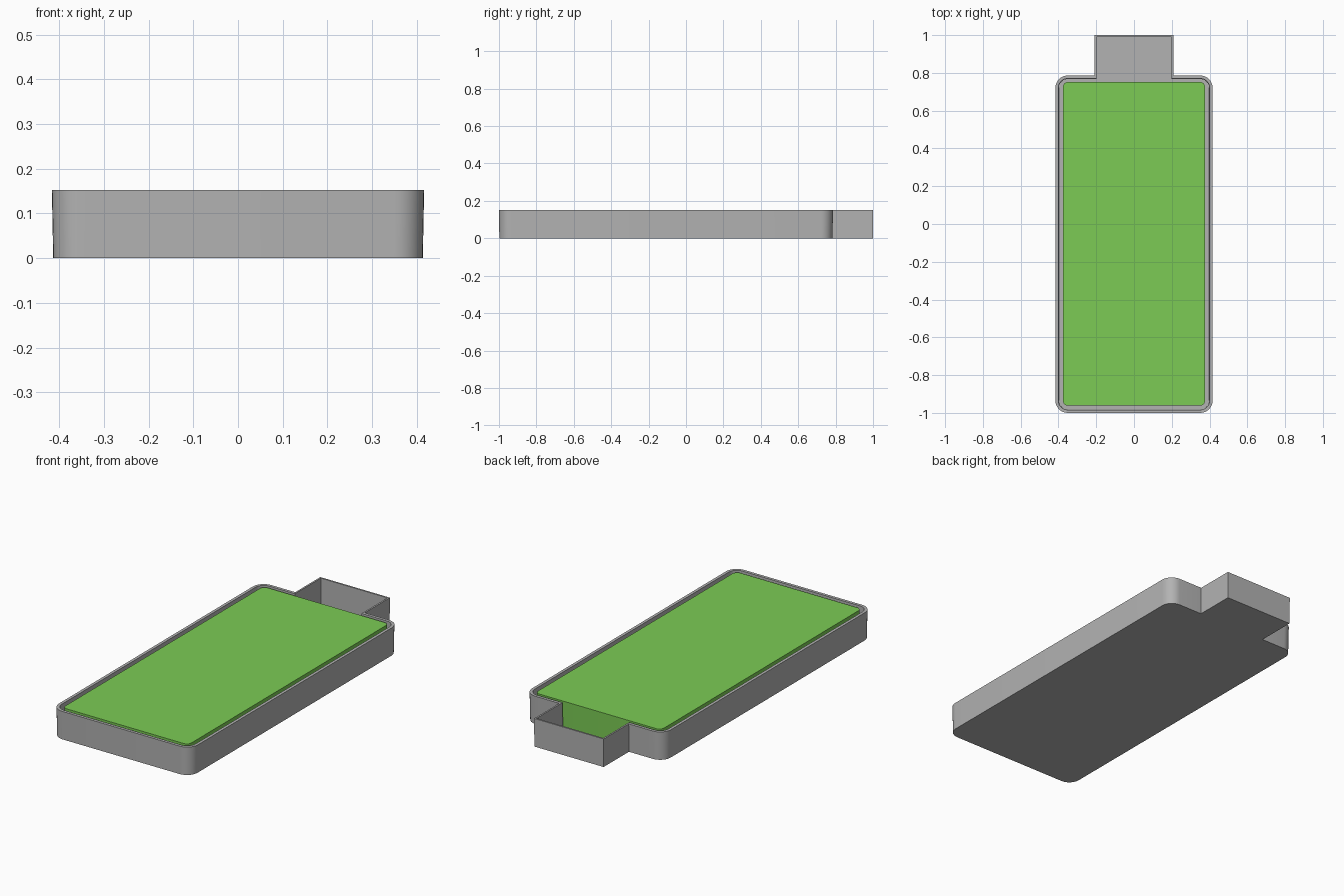
import bpy, bmesh, math

if "Cube" in bpy.data.objects:
    bpy.data.objects.remove(bpy.data.objects["Cube"])

TOP = 0.152


def material(name, rgb):
    m = bpy.data.materials.new(name)
    m.diffuse_color = (*rgb, 1.0)
    m.use_nodes = True
    m.node_tree.nodes["Principled BSDF"].inputs["Base Color"].default_value = m.diffuse_color
    return m


def outline(hx, y0, y1, r, tab=None, steps=8):
    """Counter-clockwise rounded rectangle, optionally with a square tab on +y."""
    pts = []
    corners = [(hx - r, y0 + r, -90), (hx - r, y1 - r, 0),
               (-hx + r, y1 - r, 90), (-hx + r, y0 + r, 180)]
    for i, (cx, cy, start) in enumerate(corners):
        for k in range(steps + 1):
            a = math.radians(start + 90 * k / steps)
            pts.append((cx + r * math.cos(a), cy + r * math.sin(a)))
        if i == 1 and tab:
            tx, ty = tab
            pts += [(tx, y1), (tx, ty), (-tx, ty), (-tx, y1)]
    return pts


def loft(name, rings, mat):
    """Join equal-length outlines at given heights and cap both ends."""
    bm = bmesh.new()
    loops = [[bm.verts.new((x, y, z)) for x, y in pts] for pts, z in rings]
    n = len(loops[0])
    for a, b in zip(loops, loops[1:]):
        for i in range(n):
            j = (i + 1) % n
            bm.faces.new((a[i], a[j], b[j], b[i]))
    bm.faces.new(loops[0][::-1])
    bm.faces.new(loops[-1])
    bmesh.ops.recalc_face_normals(bm, faces=bm.faces)
    me = bpy.data.meshes.new(name)
    bm.to_mesh(me)
    bm.free()
    ob = bpy.data.objects.new(name, me)
    bpy.context.collection.objects.link(ob)
    me.materials.append(mat)
    bpy.ops.object.select_all(action='DESELECT')
    ob.select_set(True)
    bpy.context.view_layer.objects.active = ob
    bpy.ops.object.shade_smooth_by_angle(angle=math.radians(30))
    return ob


grey = material("grey", (0.45, 0.45, 0.45))
green = material("green", (0.2, 0.6, 0.09))

# Open tray with thin, slightly flared walls and a square end pocket
loft("tray", [
    (outline(0.413, -0.998, 0.783, 0.063, (0.207, 0.999)), 0.0),
    (outline(0.416, -1.0, 0.786, 0.065, (0.208, 1.0)), TOP),
    (outline(0.400, -0.984, 0.770, 0.049, (0.199, 0.991)), TOP),
    (outline(0.398, -0.982, 0.768, 0.047, (0.198, 0.990)), 0.01),
], grey)

# Green block standing on the tray floor with a narrow gap all round
loft("green_block", [
    (outline(0.376, -0.962, 0.752, 0.027), 0.008),
    (outline(0.376, -0.962, 0.752, 0.027), TOP - 0.001),
], green)
